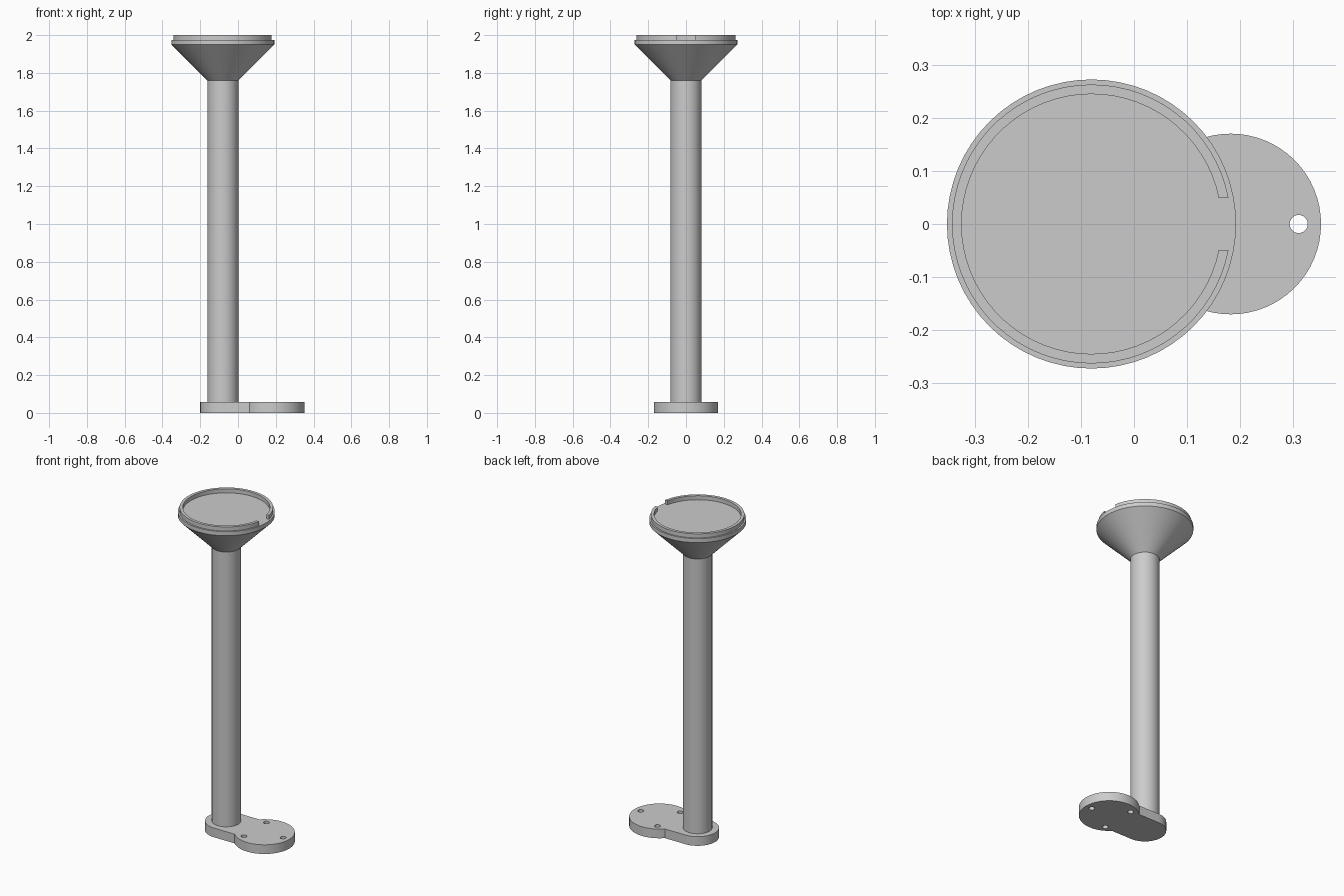
import bpy, bmesh
from math import sin, cos, pi, asin, sqrt

cube = bpy.data.objects.get("Cube")
if cube:
    bpy.data.objects.remove(cube, do_unlink=True)

GREY = (0.6, 0.6, 0.6, 1)
grey = bpy.data.materials.new("plain grey")
grey.use_nodes = True
grey.diffuse_color = GREY
grey.node_tree.nodes["Principled BSDF"].inputs["Base Color"].default_value = GREY

POST_X = -0.08      # axis of post and tray
PAD_X = 0.182       # centre of the round mounting pad
SEGMENTS = 64


def arc(cx, cy, r, start, end, n):
    """Points along an arc, both ends included."""
    return [(cx + r * cos(start + (end - start) * i / n),
             cy + r * sin(start + (end - start) * i / n)) for i in range(n + 1)]


def circle(cx, cy, r, n=SEGMENTS):
    return arc(cx, cy, r, 0, 2 * pi, n)[:-1]


def finish(name, bm):
    bmesh.ops.recalc_face_normals(bm, faces=bm.faces[:])
    mesh = bpy.data.meshes.new(name)
    bm.to_mesh(mesh)
    bm.free()
    mesh.materials.append(grey)
    obj = bpy.data.objects.new(name, mesh)
    bpy.context.collection.objects.link(obj)
    bpy.ops.object.select_all(action='DESELECT')
    obj.select_set(True)
    bpy.context.view_layer.objects.active = obj
    bpy.ops.object.shade_smooth_by_angle(angle=pi / 6)
    return obj


def plate(name, loops, z0, z1):
    """Extrude an outline; further loops become through holes."""
    bm = bmesh.new()
    for loop in loops:
        verts = [bm.verts.new((x, y, z0)) for x, y in loop]
        for a, b in zip(verts, verts[1:] + verts[:1]):
            bm.edges.new((a, b))
    bmesh.ops.triangle_fill(bm, edges=bm.edges[:], use_beauty=True, normal=(0, 0, 1))
    up = bmesh.ops.extrude_face_region(bm, geom=bm.faces[:], use_keep_orig=True)["geom"]
    moved = [v for v in up if isinstance(v, bmesh.types.BMVert)]
    bmesh.ops.translate(bm, verts=moved, vec=(0, 0, z1 - z0))
    return finish(name, bm)


def turned(name, profile):
    """Solid of revolution about the post axis, capped at both ends."""
    bm = bmesh.new()
    rings = [[bm.verts.new((x, y, z)) for x, y in circle(POST_X, 0, r)]
             for r, z in profile]
    for low, high in zip(rings, rings[1:]):
        for i in range(SEGMENTS):
            j = (i + 1) % SEGMENTS
            bm.faces.new((low[i], low[j], high[j], high[i]))
    bm.faces.new(rings[0])
    bm.faces.new(rings[-1])
    return finish(name, bm)


# Base plate: small lobe under the post running into a drilled round pad
LOBE_R, PAD_R = 0.12, 0.17
join = pi - asin(LOBE_R / PAD_R)
outline = (arc(PAD_X, 0, PAD_R, -join, join, 48)
           + arc(POST_X, 0, LOBE_R, pi / 2, 3 * pi / 2, 32))
holes = [circle(PAD_X + 0.128 * cos(a), 0.128 * sin(a), 0.017, 24)
         for a in (0, 2 * pi / 3, -2 * pi / 3)]
plate("base_plate", [outline] + holes, 0, 0.057)

# Post
turned("post", [(0.082, 0.057), (0.082, 1.76)])

# Flared tray with a short vertical edge
turned("tray", [(0.082, 1.76), (0.272, 1.95), (0.272, 1.975)])

# Raised lip, open on the pad side with parallel gap ends
GAP, OUT_R, IN_R = 0.049, 0.2625, 0.2445
out_a, in_a = asin(GAP / OUT_R), asin(GAP / IN_R)
lip = (arc(POST_X, 0, OUT_R, out_a, 2 * pi - out_a, SEGMENTS)
       + arc(POST_X, 0, IN_R, 2 * pi - in_a, in_a, SEGMENTS))
plate("tray_lip", [lip], 1.975, 2.0)
